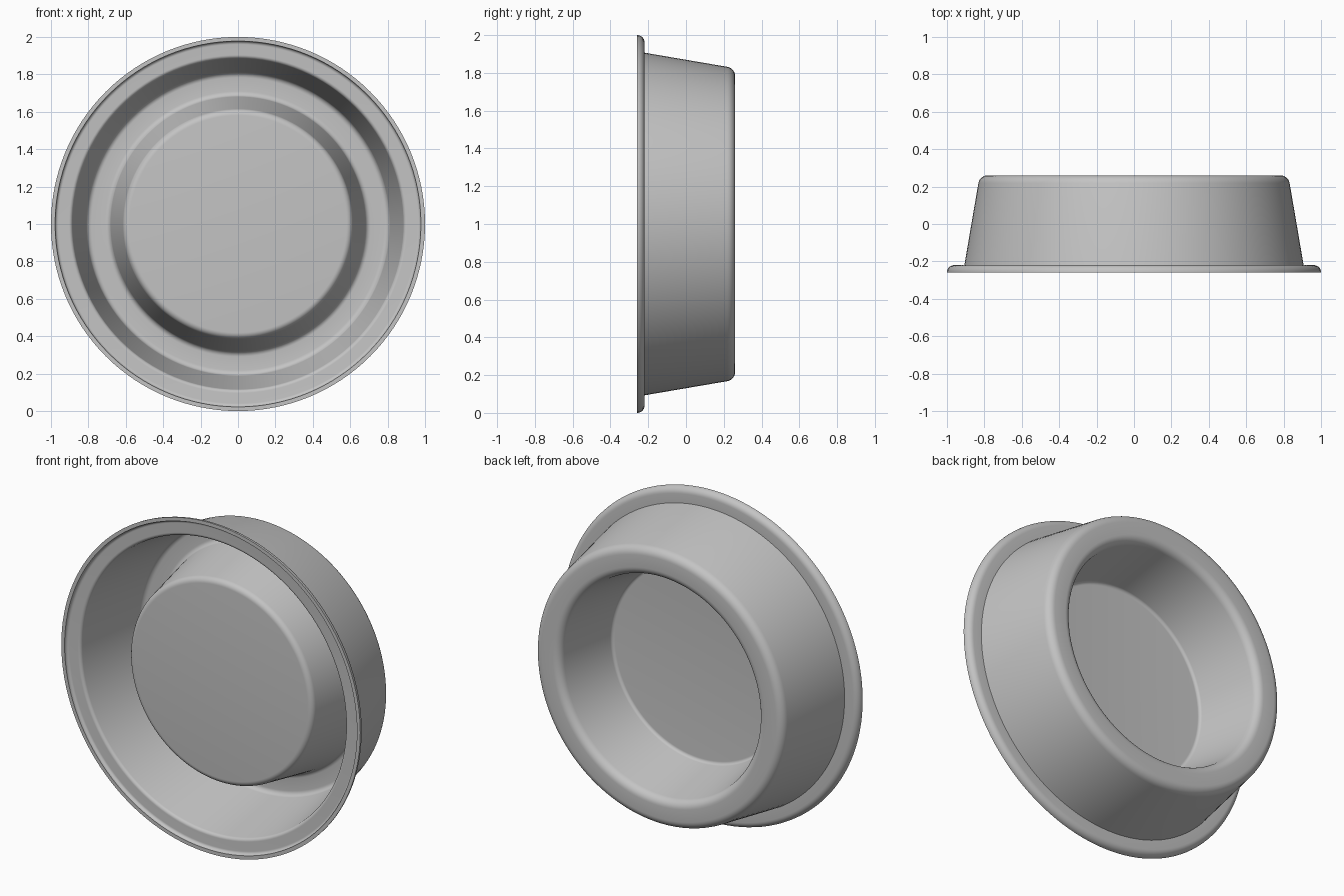
import bpy, bmesh, math
from mathutils import Vector

cube = bpy.data.objects.get("Cube")
if cube:
    bpy.data.objects.remove(cube)

SIDES = 128

metal = bpy.data.materials.new("plain grey")
metal.use_nodes = True
GREY = (0.55, 0.55, 0.55, 1)
metal.diffuse_color = GREY
metal.node_tree.nodes["Principled BSDF"].inputs["Base Color"].default_value = GREY


def rounded(corners, steps=7):
    """Turn (radius, depth, fillet) corners into a path with round corners."""
    path = []
    for i, (r, y, fillet) in enumerate(corners):
        p = Vector((r, y))
        if not fillet:
            path.append(p)
            continue
        a = (Vector(corners[i - 1][:2]) - p).normalized()
        b = (Vector(corners[i + 1][:2]) - p).normalized()
        half = a.angle(b) / 2
        centre = p + (a + b).normalized() * fillet / math.sin(half)
        start = p + a * fillet / math.tan(half) - centre
        end = p + b * fillet / math.tan(half) - centre
        sweep = start.angle_signed(end)
        for k in range(steps + 1):
            t = -sweep * k / steps
            path.append(centre + Vector((
                start.x * math.cos(t) - start.y * math.sin(t),
                start.x * math.sin(t) + start.y * math.cos(t))))
    return path


# Sheet section: back surface outwards, round the lip, front surface inwards
section = rounded([
    (0, -0.145, 0),
    (0.593, -0.145, 0.02),   # raised centre, back
    (0.668, 0.26, 0.05),     # base ring, inner edge
    (0.825, 0.26, 0.05),     # base ring, outer edge
    (0.907, -0.22, 0),       # wall meets flange
    (1.0, -0.22, 0.038),     # rolled lip
    (1.0, -0.26, 0),
    (0.978, -0.26, 0),
    (0.978, -0.24, 0.018),
    (0.887, -0.24, 0.02),    # flange into the trough
    (0.808, 0.24, 0.03),
    (0.685, 0.24, 0.03),
    (0.61, -0.165, 0.035),   # raised centre, front
    (0, -0.165, 0),
])

# Revolve the section around the y axis
bm = bmesh.new()
verts = [bm.verts.new((p.x, p.y, 1)) for p in section]
edges = [bm.edges.new(pair) for pair in zip(verts, verts[1:])]
bmesh.ops.spin(bm, geom=verts + edges, cent=(0, 0, 1), axis=(0, 1, 0),
               angle=math.tau, steps=SIDES, use_merge=False)
bmesh.ops.remove_doubles(bm, verts=bm.verts, dist=0.0001)
bmesh.ops.recalc_face_normals(bm, faces=bm.faces)
mesh = bpy.data.meshes.new("round_dish")
bm.to_mesh(mesh)
bm.free()
mesh.materials.append(metal)
dish = bpy.data.objects.new("round_dish", mesh)
bpy.context.collection.objects.link(dish)
bpy.ops.object.select_all(action='DESELECT')
dish.select_set(True)
bpy.context.view_layer.objects.active = dish
bpy.ops.object.shade_smooth_by_angle(angle=math.radians(30))
